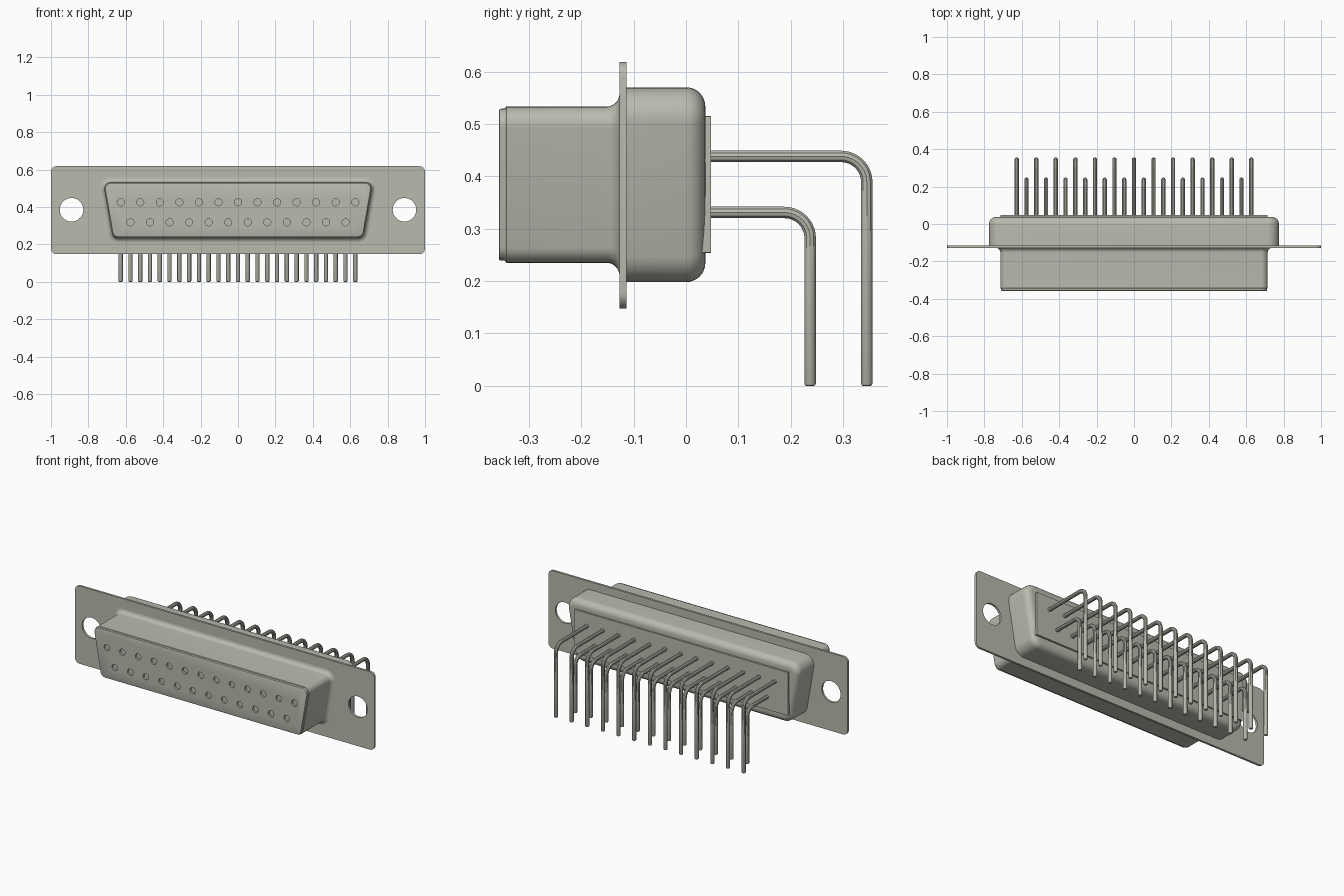
import bpy, bmesh, math

if "Cube" in bpy.data.objects:
    bpy.data.objects.remove(bpy.data.objects["Cube"], do_unlink=True)

metal = bpy.data.materials.new("warm grey metal")
COLOUR = (0.49, 0.49, 0.43, 1)
metal.diffuse_color = COLOUR
metal.use_nodes = True
metal.node_tree.nodes["Principled BSDF"].inputs["Base Color"].default_value = COLOUR

PITCH = 0.1045
UPPER_X = [(i - 6) * PITCH for i in range(13)]
LOWER_X = [(i - 5.5) * PITCH for i in range(12)]


def add_object(name, bm):
    bmesh.ops.recalc_face_normals(bm, faces=bm.faces)
    mesh = bpy.data.meshes.new(name)
    bm.to_mesh(mesh)
    bm.free()
    obj = bpy.data.objects.new(name, mesh)
    bpy.context.collection.objects.link(obj)
    mesh.materials.append(metal)
    return obj


def select_only(obj):
    bpy.ops.object.select_all(action='DESELECT')
    obj.select_set(True)
    bpy.context.view_layer.objects.active = obj


def smooth(obj):
    select_only(obj)
    bpy.ops.object.shade_smooth_by_angle(angle=math.radians(35))


def outline(top_x, bottom_x, z0, z1, r, steps=8):
    """Rounded trapezoid: corner centres grown outward by r."""
    slope = math.atan2(top_x - bottom_x, z1 - z0)
    lo, q = -slope, math.pi / 2
    corners = [(top_x, z1, lo, q), (-top_x, z1, q, math.pi - lo),
               (-bottom_x, z0, math.pi - lo, 3 * q),
               (bottom_x, z0, 3 * q, 2 * math.pi + lo)]
    pts = []
    for x, z, a0, a1 in corners:
        for i in range(steps + 1):
            a = a0 + (a1 - a0) * i / steps
            pts.append((x + r * math.cos(a), z + r * math.sin(a)))
    return pts


def loft(name, core, profile):
    """Skin rounded outlines along y; profile is a list of (y, radius)."""
    bm = bmesh.new()
    rings = [[bm.verts.new((x, y, z)) for x, z in outline(*core, r)]
             for y, r in profile]
    n = len(rings[0])
    for a, b in zip(rings, rings[1:]):
        for i in range(n):
            j = (i + 1) % n
            bm.faces.new((a[i], a[j], b[j], b[i]))
    bm.faces.new(rings[0])
    bm.faces.new(rings[-1])
    return add_object(name, bm)


def drill(obj, holes, y0, y1, radius, sides):
    """Cut round holes along y at the (x, z) positions."""
    bm = bmesh.new()
    for x, z in holes:
        rings = []
        for y in (y0, y1):
            rings.append([bm.verts.new((x + radius * math.cos(2 * math.pi * i / sides), y,
                                        z + radius * math.sin(2 * math.pi * i / sides)))
                          for i in range(sides)])
        for i in range(sides):
            j = (i + 1) % sides
            bm.faces.new((rings[0][i], rings[0][j], rings[1][j], rings[1][i]))
        bm.faces.new(rings[0])
        bm.faces.new(rings[1])
    cutter = add_object("hole_cutter", bm)
    cutter.hide_render = True
    mod = obj.modifiers.new("holes", 'BOOLEAN')
    mod.operation, mod.solver, mod.object = 'DIFFERENCE', 'EXACT', cutter
    select_only(obj)
    bpy.ops.object.modifier_apply(modifier=mod.name)
    bpy.data.objects.remove(cutter, do_unlink=True)


# Mounting flange with two screw holes
flange = loft("mounting_flange", (0.97, 0.97, 0.178, 0.588),
              [(-0.127, 0.03), (-0.114, 0.03)])
drill(flange, [(-0.89, 0.385), (0.89, 0.385)], -0.2, 0, 0.063, 40)

# Front shell, flaring into the flange
FRONT = (0.68, 0.64, 0.27, 0.498)
flare = []
for i in range(9):
    a = math.pi / 2 * (1 - i / 8)
    flare.append((-0.152 + 0.025 * math.sin(a), 0.035 + 0.025 * (1 - math.cos(a))))
front_shell = loft("front_shell", FRONT, [(-0.122, 0.06)] + flare +
                   [(-0.343, 0.035), (-0.345, 0.033)])

# Front insulator with two rows of sockets
front_insulator = loft("front_insulator", FRONT, [(-0.30, 0.031), (-0.353, 0.031),
                       (-0.356, 0.0295), (-0.357, 0.027)])
sockets = [(x, 0.425) for x in UPPER_X] + [(x, 0.318) for x in LOWER_X]
drill(front_insulator, sockets, -0.4, -0.315, 0.019, 20)

# Rear shell with a rounded back edge
rear = [(-0.12, 0.06)]
for i in range(9):
    a = math.pi / 2 * i / 8
    rear.append((0.037 * math.sin(a), 0.023 + 0.037 * math.cos(a)))
rear_shell = loft("rear_shell", (0.715, 0.671, 0.258, 0.51), rear)

# Rear insulator plate
rear_plate = loft("rear_insulator", (0.713, 0.713, 0.256, 0.513),
                  [(0.02, 0.002), (0.048, 0.002)])


# Right-angle pins
def pins(name, xs, z, y, radius=0.0115, bend=0.049):
    path = [(0.03, z, 1)]
    for i in range(11):
        a = math.pi / 2 * i / 10
        path.append((y - bend + bend * math.sin(a), z - bend + bend * math.cos(a), 1))
    path += [(y, 0.004, 1), (y, 0.001, 0.85), (y, 0, 0.65)]
    curve = bpy.data.curves.new(name, 'CURVE')
    curve.dimensions = '3D'
    curve.bevel_depth = radius
    curve.bevel_resolution = 3
    curve.use_fill_caps = True
    for x in xs:
        spline = curve.splines.new('POLY')
        spline.points.add(len(path) - 1)
        for p, (py, pz, r) in zip(spline.points, path):
            p.co = (x, py, pz, 1)
            p.radius = r
    curve.materials.append(metal)
    obj = bpy.data.objects.new(name, curve)
    bpy.context.collection.objects.link(obj)
    select_only(obj)
    bpy.ops.object.convert(target='MESH')
    return bpy.context.view_layer.objects.active


upper_pins = pins("upper_pins", UPPER_X, 0.438, 0.345)
lower_pins = pins("lower_pins", LOWER_X, 0.331, 0.237)

for part in (flange, front_shell, front_insulator, rear_shell, rear_plate,
             upper_pins, lower_pins):
    smooth(part)
